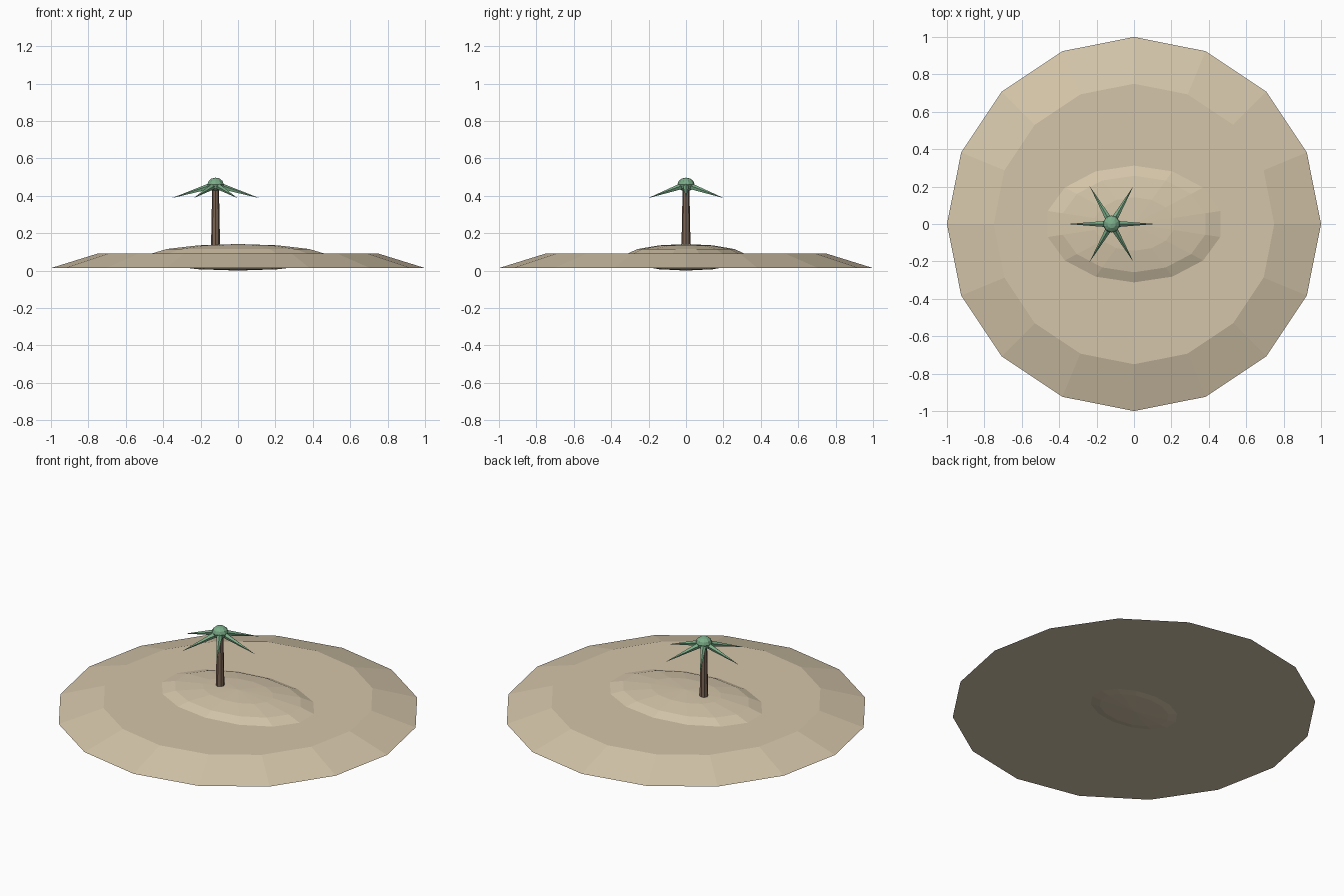
import bpy
from math import pi, cos, sin
from mathutils import Vector

if "Cube" in bpy.data.objects:
    bpy.data.objects.remove(bpy.data.objects["Cube"])


def material(name, color):
    m = bpy.data.materials.new(name)
    m.diffuse_color = (*color, 1)
    m.use_nodes = True
    m.node_tree.nodes["Principled BSDF"].inputs["Base Color"].default_value = m.diffuse_color
    return m


SAND = material("sand", (0.66, 0.56, 0.40))
BARK = material("bark", (0.20, 0.13, 0.09))
LEAF = material("leaf", (0.20, 0.42, 0.25))


def finish(name, mat):
    ob = bpy.context.object
    ob.name = name
    ob.data.materials.append(mat)
    return ob


def cone(name, p0, p1, r0, r1, sides, mat):
    """Tapered cylinder running from p0 to p1."""
    p0, p1 = Vector(p0), Vector(p1)
    axis = p1 - p0
    bpy.ops.mesh.primitive_cone_add(
        vertices=sides, radius1=r0, radius2=r1, depth=axis.length,
        location=(p0 + p1) / 2,
        rotation=axis.to_track_quat('Z', 'Y').to_euler())
    return finish(name, mat)


def ellipsoid(name, loc, radii, segments, rings, mat):
    bpy.ops.mesh.primitive_uv_sphere_add(
        segments=segments, ring_count=rings, radius=1, location=loc)
    bpy.context.object.scale = radii
    return finish(name, mat)


# Island base and central mound
cone("island_base", (0, 0, 0.0135), (0, 0, 0.091), 1.0, 0.75, 16, SAND)
ellipsoid("mound", (0, 0, 0.071), (0.5, 0.33, 0.071), 14, 7, SAND)

# Palm tree
TX = -0.12
cone("trunk", (TX, 0, 0.09), (TX, 0, 0.45), 0.025, 0.018, 8, BARK)
ellipsoid("crown", (TX, 0, 0.46), (0.046, 0.046, 0.037), 10, 6, LEAF)

# Drooping fronds
for i in range(6):
    a = i * pi / 3
    cone(f"frond_{i + 1}",
         (TX + 0.02 * cos(a), 0.02 * sin(a), 0.453),
         (TX + 0.235 * cos(a), 0.235 * sin(a), 0.387),
         0.018, 0, 5, LEAF)
